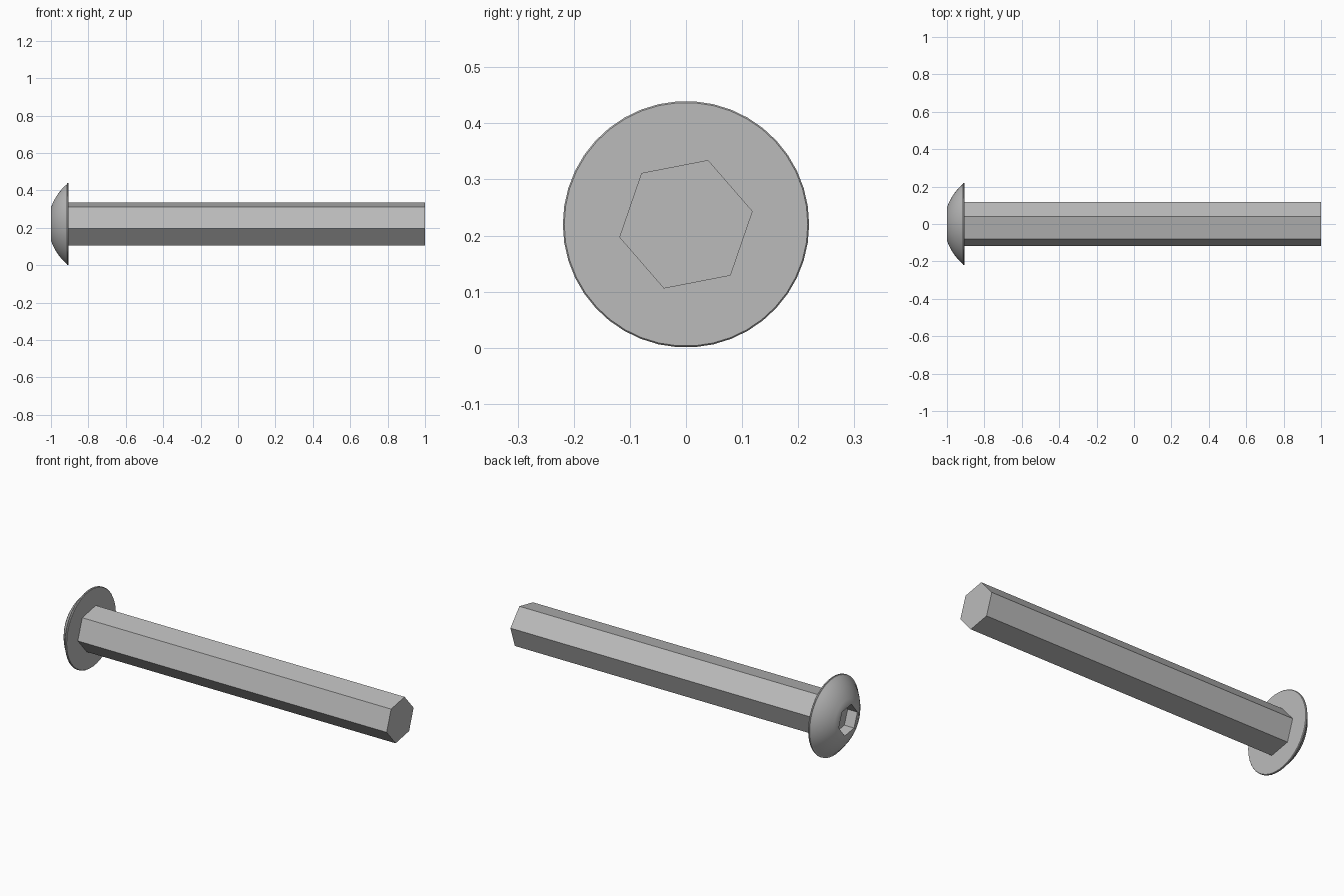
import bpy
import bmesh
from math import sin, cos, radians, asin, pi

cube = bpy.data.objects.get("Cube")
if cube:
    bpy.data.objects.remove(cube, do_unlink=True)

CENTRE_Z = 0.22
SIDES = 42

steel = bpy.data.materials.new("grey steel")
steel.use_nodes = True
GREY = (0.5, 0.5, 0.5, 1)
steel.diffuse_color = GREY
steel.node_tree.nodes["Principled BSDF"].inputs["Base Color"].default_value = GREY


def ring(bm, x, radius, count, phase=0.0):
    """Closed ring of edges around the long axis."""
    verts = []
    for i in range(count):
        a = phase + 2 * pi * i / count
        verts.append(bm.verts.new((x, radius * cos(a), radius * sin(a))))
    return [bm.edges.new((verts[i], verts[(i + 1) % count])) for i in range(count)]


def loft(bm, loops):
    for a, b in zip(loops, loops[1:]):
        bmesh.ops.bridge_loops(bm, edges=a + b)


def cap(bm, loop):
    bmesh.ops.contextual_create(bm, geom=loop)


def finish(bm, name):
    bmesh.ops.recalc_face_normals(bm, faces=bm.faces)
    mesh = bpy.data.meshes.new(name)
    bm.to_mesh(mesh)
    bm.free()
    mesh.materials.append(steel)
    obj = bpy.data.objects.new(name, mesh)
    obj.location.z = CENTRE_Z
    bpy.context.collection.objects.link(obj)
    return obj


# Hexagonal shaft
bm = bmesh.new()
ends = [ring(bm, x, 0.121, 6, radians(11)) for x in (-0.906, 1.0)]
loft(bm, ends)
for end in ends:
    cap(bm, end)
finish(bm, "shaft")

# Domed head: flat back, thin rim, spherical dome, hexagonal socket
bm = bmesh.new()
R = 0.28
start, stop = asin(0.213 / R), asin(0.09 / R)
profile = [(-0.905, 0.217), (-0.908, 0.2195), (-0.914, 0.2195)]
for i in range(8):
    t = start + (stop - start) * i / 7
    profile.append((-0.734 - R * cos(t), R * sin(t)))
profile[-1] = (-1.0, 0.09)
loops = [ring(bm, x, r, SIDES) for x, r in profile]
loops += [ring(bm, x, 0.083, 6, radians(-9)) for x in (-1.0, -0.94)]
loft(bm, loops)
cap(bm, loops[0])
cap(bm, loops[-1])
head = finish(bm, "head")

bpy.ops.object.select_all(action='DESELECT')
head.select_set(True)
bpy.context.view_layer.objects.active = head
bpy.ops.object.shade_smooth_by_angle(angle=radians(30))
